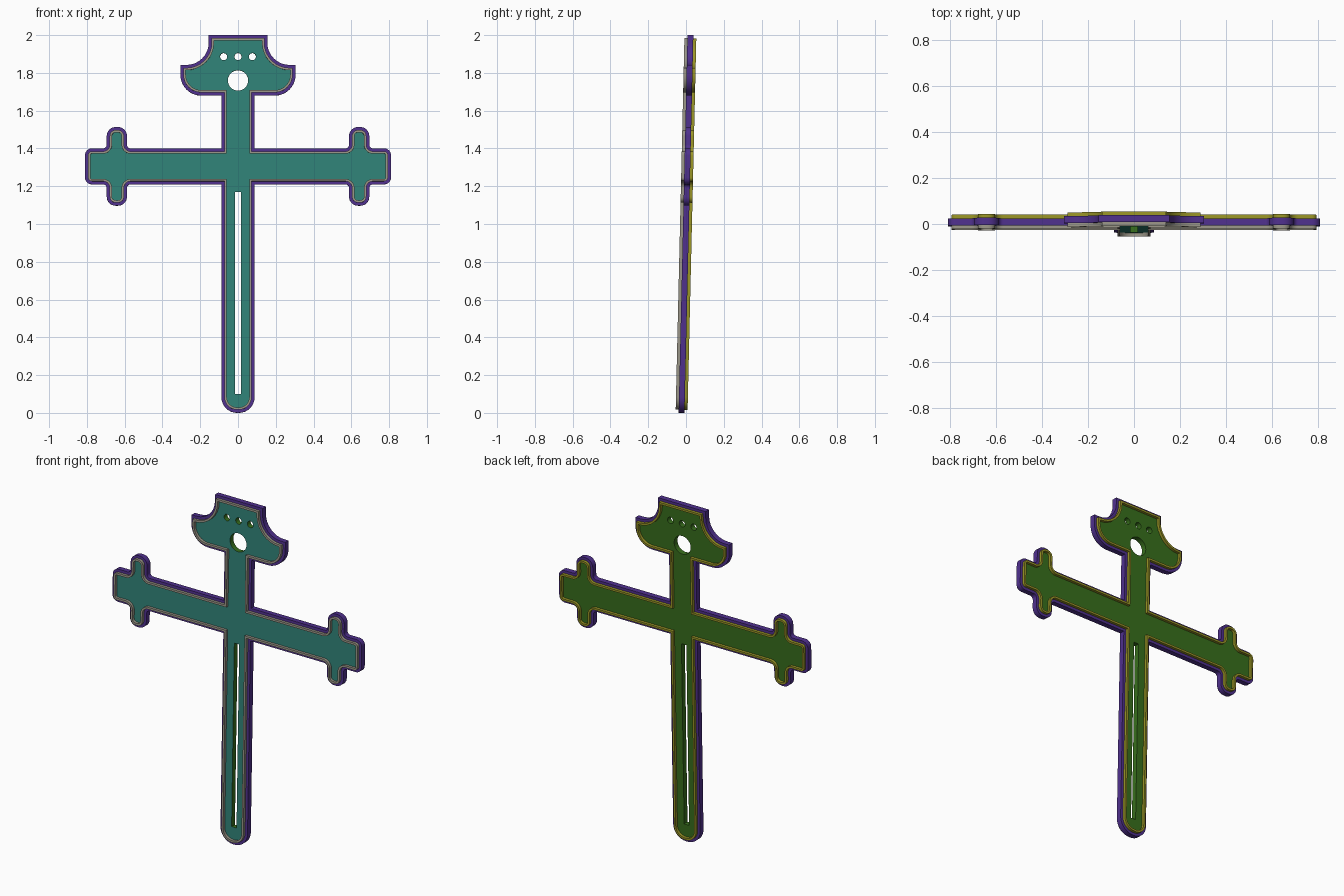
import bpy, bmesh, math
from mathutils import Vector, Matrix

if "Cube" in bpy.data.objects:
    bpy.data.objects.remove(bpy.data.objects["Cube"])

TILT = Matrix.Rotation(-0.0235, 4, 'X')
BAND, RAIL = 0.0155, 0.0315       # half depths of the side band and the raised rails
RAIL_OUT, RAIL_IN = 0.016, 0.028  # rail insets from the silhouette

# Right half of the silhouette: x, z, corner radius (all right-angled corners)
HALF = [(.155, 2, 0), (.155, 1.842, .118), (.305, 1.842, 0), (.305, 1.68, .11),
        (.088, 1.68, 0), (.088, 1.40, 0), (.588, 1.40, .02), (.588, 1.513, .047),
        (.695, 1.513, .047), (.695, 1.40, .02), (.81, 1.40, .036), (.81, 1.21, .036),
        (.695, 1.21, .02), (.695, 1.097, .047), (.588, 1.097, .047), (.588, 1.21, .02),
        (.088, 1.21, 0), (.088, 0, .083)]


def rounded(corners, seg=8):
    pts = []
    for i, (x, z, r) in enumerate(corners):
        p = Vector((x, z))
        if r == 0:
            pts.append(p)
            continue
        a, b = corners[i - 1], corners[(i + 1) % len(corners)]
        u = (Vector(a[:2]) - p).normalized()
        v = (Vector(b[:2]) - p).normalized()
        c = p + (u + v) * r
        for k in range(seg + 1):
            t = math.pi / 2 * k / seg
            pts.append(c - v * r * math.cos(t) - u * r * math.sin(t))
    return pts


def inset(pts, d):
    out = []
    for i, p in enumerate(pts):
        e1 = (p - pts[i - 1]).normalized()
        e2 = (pts[(i + 1) % len(pts)] - p).normalized()
        n1, n2 = Vector((e1.y, -e1.x)), Vector((e2.y, -e2.x))
        out.append(p + (n1 + n2) * d / (1 + n1.dot(n2)))
    return out


def ring(bm, pts, y):
    return [bm.verts.new((p.x, y, p.y)) for p in pts]


def bridge(bm, a, b):
    n = len(a)
    for i in range(n):
        j = (i + 1) % n
        bm.faces.new((a[i], a[j], b[j], b[i]))


def finish(bm, name, colour):
    bm.transform(Matrix.Translation((0, 0, 1)) @ TILT @ Matrix.Translation((0, 0, -1)))
    me = bpy.data.meshes.new(name)
    bm.to_mesh(me)
    bm.free()
    ob = bpy.data.objects.new(name, me)
    bpy.context.collection.objects.link(ob)
    mat = bpy.data.materials.new(name + "_colour")
    mat.diffuse_color = (*colour, 1)
    mat.use_nodes = True
    mat.node_tree.nodes["Principled BSDF"].inputs["Base Color"].default_value = mat.diffuse_color
    me.materials.append(mat)
    bpy.ops.object.select_all(action='DESELECT')
    ob.select_set(True)
    bpy.context.view_layer.objects.active = ob
    bpy.ops.object.shade_smooth_by_angle(angle=math.radians(30))


def strip(name, colour, steps):
    bm = bmesh.new()
    rings = [ring(bm, inset(outline, d), y) for d, y in steps]
    for a, b in zip(rings, rings[1:]):
        bridge(bm, a, b)
    finish(bm, name, colour)


def panel(name, colour, y, facing, walls=False):
    bm = bmesh.new()
    edges = []
    for pts in [inset(outline, RAIL_IN)] + holes:
        vs = ring(bm, pts, y)
        edges += [bm.edges.new((vs[i - 1], vs[i])) for i in range(len(vs))]
    bmesh.ops.triangle_fill(bm, edges=edges, use_beauty=True, normal=(0, facing, 0))
    for f in bm.faces:
        f.normal_update()
        if f.normal.y * facing < 0:
            f.normal_flip()
    if walls:
        for pts in holes:
            bridge(bm, ring(bm, pts, -BAND), ring(bm, pts, BAND))
    finish(bm, name, colour)


def circle(x, z, r, n):
    return [Vector((x + r * math.cos(2 * math.pi * k / n), z + r * math.sin(2 * math.pi * k / n)))
            for k in range(n)]


outline = rounded(HALF + [(-x, z, r) for x, z, r in reversed(HALF)])

# Through holes: shaft slot, round eye, three small holes in the head
holes = [[Vector(p) for p in ((-.016, .10), (.016, .10), (.016, 1.17), (-.016, 1.17))],
         circle(0, 1.76, .054, 32)]
holes += [circle(x, 1.886, .019, 16) for x in (-.076, 0, .076)]

# Side band with its narrow ledges
strip("side_band", (.08, .03, .27),
      [(RAIL_OUT, -BAND), (0, -BAND), (0, BAND), (RAIL_OUT, BAND)])
# Raised rails, front and back
strip("front_rail", (.33, .31, .25),
      [(RAIL_IN, -BAND), (RAIL_IN, -RAIL), (RAIL_OUT, -RAIL), (RAIL_OUT, -BAND)])
strip("back_rail", (.33, .31, .02),
      [(RAIL_OUT, BAND), (RAIL_OUT, RAIL), (RAIL_IN, RAIL), (RAIL_IN, BAND)])
# Recessed panels; the back one carries the hole walls
panel("front_panel", (.03, .23, .19), -BAND, -1)
panel("back_panel", (.04, .16, .012), BAND, 1, walls=True)
